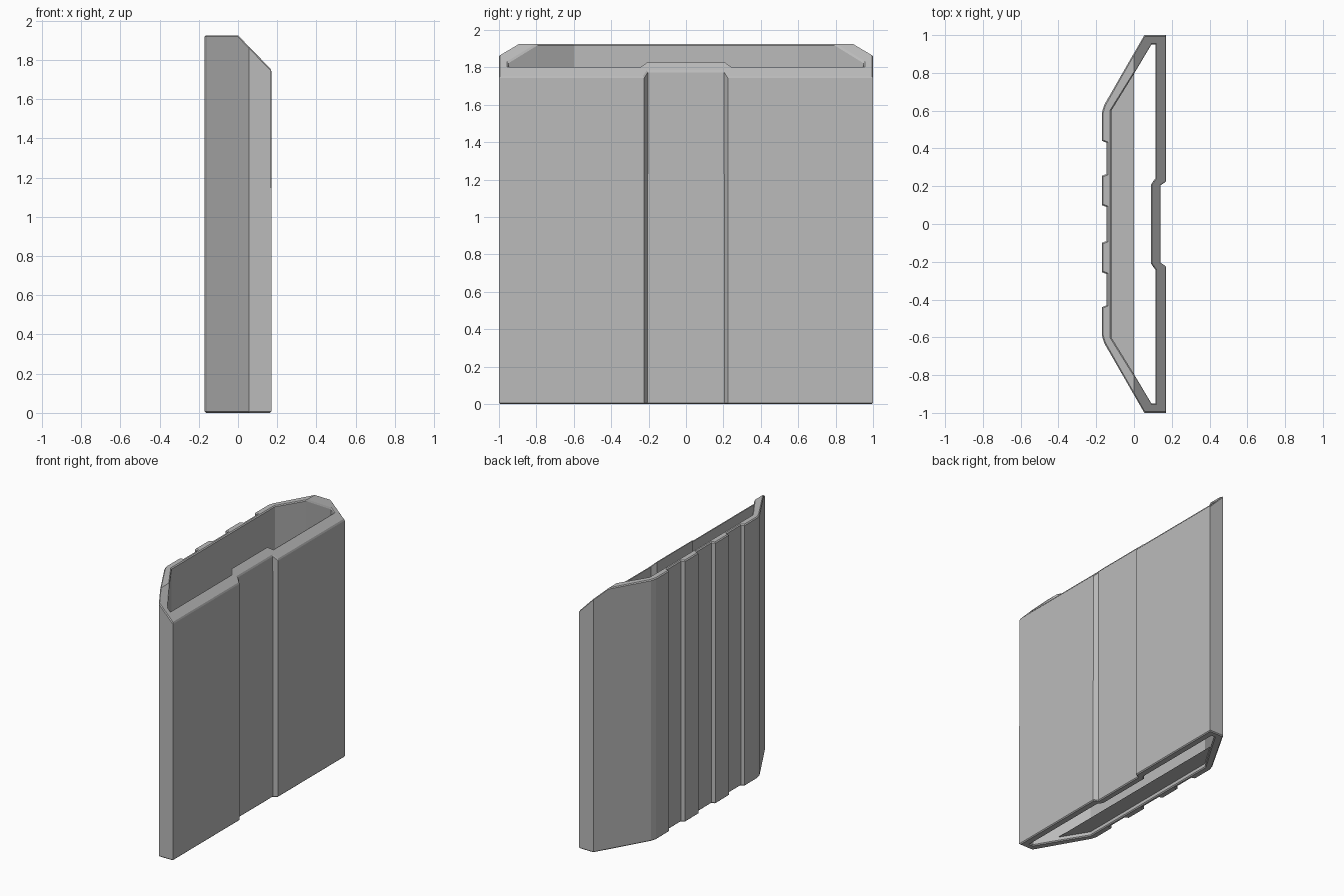
import bpy
import bmesh

cube = bpy.data.objects.get("Cube")
if cube:
    bpy.data.objects.remove(cube)

grey = bpy.data.materials.new("plain grey")
grey.use_nodes = True
grey.diffuse_color = (0.5, 0.5, 0.5, 1)
grey.node_tree.nodes["Principled BSDF"].inputs["Base Color"].default_value = (0.5, 0.5, 0.5, 1)

HEIGHT = 1.925
BEVEL = 0.008


def finish(bm, name):
    mesh = bpy.data.meshes.new(name)
    bm.to_mesh(mesh)
    bm.free()
    mesh.materials.append(grey)
    obj = bpy.data.objects.new(name, mesh)
    bpy.context.collection.objects.link(obj)


def top_z(x):
    return HEIGHT - 1.03 * max(x, 0)


def full_loop(half):
    return half + [(x, -y) for x, y in reversed(half)]


# Half sections, from the channelled wall round to the ribbed wall
outer = [(0.14, 0.205), (0.17, 0.225), (0.17, 1), (0.055, 1), (0, 0.905), (-0.158, 0.63), (-0.17, 0.59)]
inner = [(0.09, 0.21), (0.115, 0.245), (0.115, 0.95), (0.092, 0.95), (0, 0.795), (-0.12, 0.6), (-0.12, 0.58)]

# Raised ribs on the back wall
for y, depth in ((0.44, 0.17), (0.43, 0.145), (0.265, 0.145), (0.255, 0.17), (0.1, 0.17), (0.09, 0.145)):
    outer.append((-depth, y))
    inner.append((-0.12, y))

# Hollow sleeve: four rings of points joined by quads
bm = bmesh.new()
rings = []
for half, top in ((outer, False), (outer, True), (inner, True), (inner, False)):
    rings.append([bm.verts.new((x, y, top_z(x) if top else 0)) for x, y in full_loop(half)])
count = len(rings[0])
for k in range(4):
    a, b = rings[k], rings[(k + 1) % 4]
    for i in range(count):
        j = (i + 1) % count
        bm.faces.new((a[i], a[j], b[j], b[i]))
bmesh.ops.recalc_face_normals(bm, faces=bm.faces)

# Softened rim edges
rim = []
for ring in rings:
    rim += [bm.edges.get((ring[i], ring[(i + 1) % count])) for i in range(count)]
bmesh.ops.bevel(bm, geom=rim, offset=BEVEL, segments=1, affect='EDGES', clamp_overlap=True)
finish(bm, "sleeve")

# Thin ledge inside the lower opening
bm = bmesh.new()
bm.faces.new([bm.verts.new((x, y, 0.03)) for x, y in
              ((-0.12, -0.6), (0, -0.795), (0, 0.795), (-0.12, 0.6))])
finish(bm, "inner_ledge")
